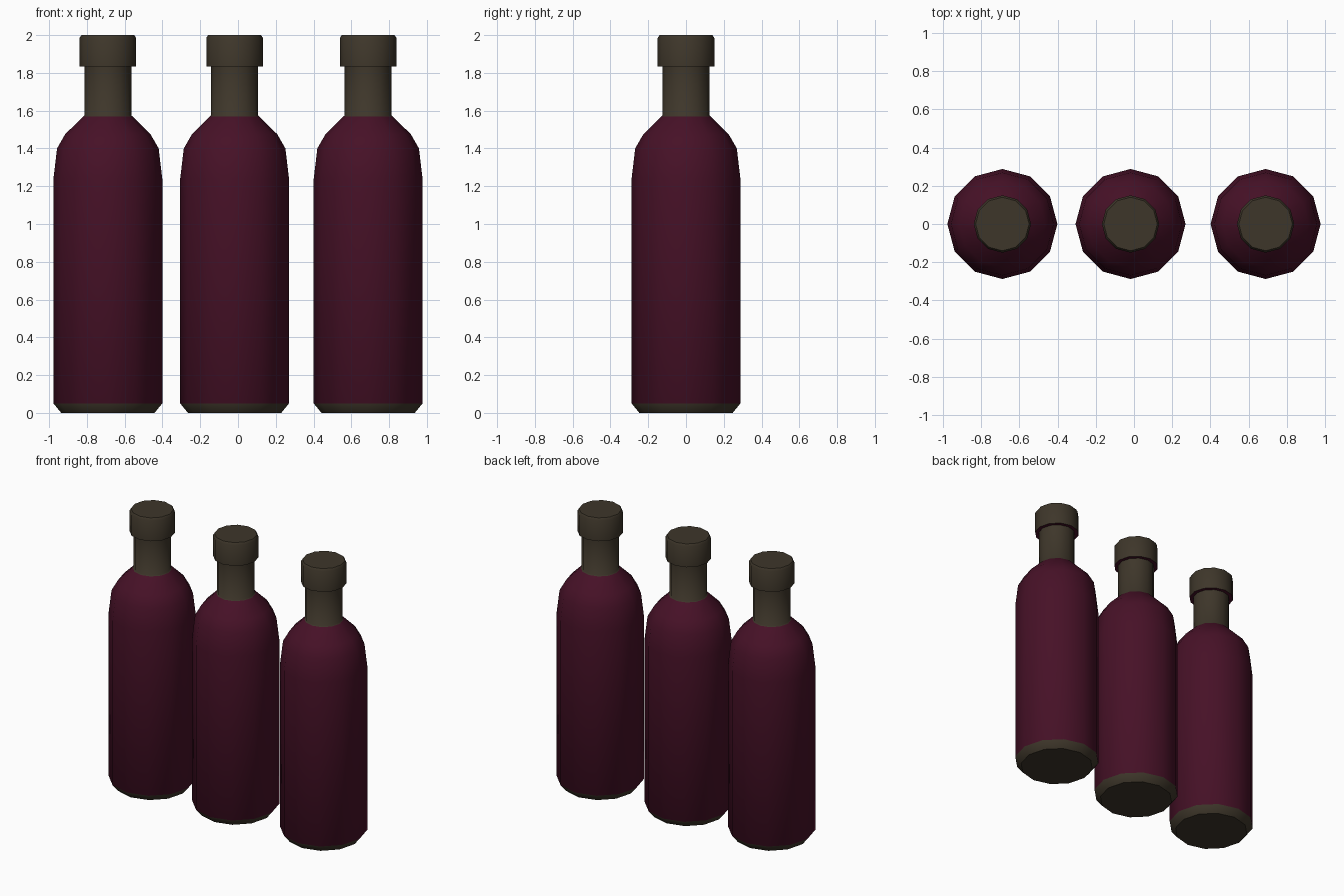
import bpy, bmesh, math

if "Cube" in bpy.data.objects:
    bpy.data.objects.remove(bpy.data.objects["Cube"])


def material(name, rgb):
    m = bpy.data.materials.new(name)
    m.diffuse_color = (*rgb, 1)
    m.use_nodes = True
    m.node_tree.nodes["Principled BSDF"].inputs["Base Color"].default_value = m.diffuse_color
    return m


glass = material("dark wine red", (0.062, 0.0055, 0.020))
foil = material("dark brown", (0.048, 0.037, 0.023))

SIDES = 12


def lathe(name, profile, bands, x):
    """Revolve (radius, z) points, cap both ends; bands = material per profile segment."""
    bm = bmesh.new()
    rings = []
    for r, z in profile:
        rings.append([bm.verts.new((r * math.cos(2 * math.pi * i / SIDES),
                                    r * math.sin(2 * math.pi * i / SIDES), z))
                      for i in range(SIDES)])
    for k, (lo, hi) in enumerate(zip(rings, rings[1:])):
        for i in range(SIDES):
            j = (i + 1) % SIDES
            f = bm.faces.new((lo[i], lo[j], hi[j], hi[i]))
            f.material_index = bands[k]
    bm.faces.new(rings[0][::-1]).material_index = bands[0]
    bm.faces.new(rings[-1]).material_index = bands[-1]
    me = bpy.data.meshes.new(name)
    bm.to_mesh(me)
    bm.free()
    me.materials.append(glass)
    me.materials.append(foil)
    ob = bpy.data.objects.new(name, me)
    ob.location.x = x
    bpy.context.collection.objects.link(ob)
    bpy.ops.object.select_all(action='DESELECT')
    ob.select_set(True)
    bpy.context.view_layer.objects.active = ob
    bpy.ops.object.shade_smooth_by_angle(angle=math.radians(50))
    return ob


# base, body, shoulder, neck, underside of the stopper, stopper
PROFILE = [(0.247, 0), (0.288, 0.05), (0.288, 1.24), (0.269, 1.40),
           (0.226, 1.475), (0.13, 1.57), (0.124, 1.575), (0.124, 1.835),
           (0.15, 1.835), (0.15, 1.985), (0.14, 2.0)]
BANDS = [1, 0, 0, 0, 0, 1, 1, 0, 1, 1]

for label, x in (("left", -0.689), ("middle", -0.018), ("right", 0.689)):
    lathe(label + "_bottle", PROFILE, BANDS, x)
